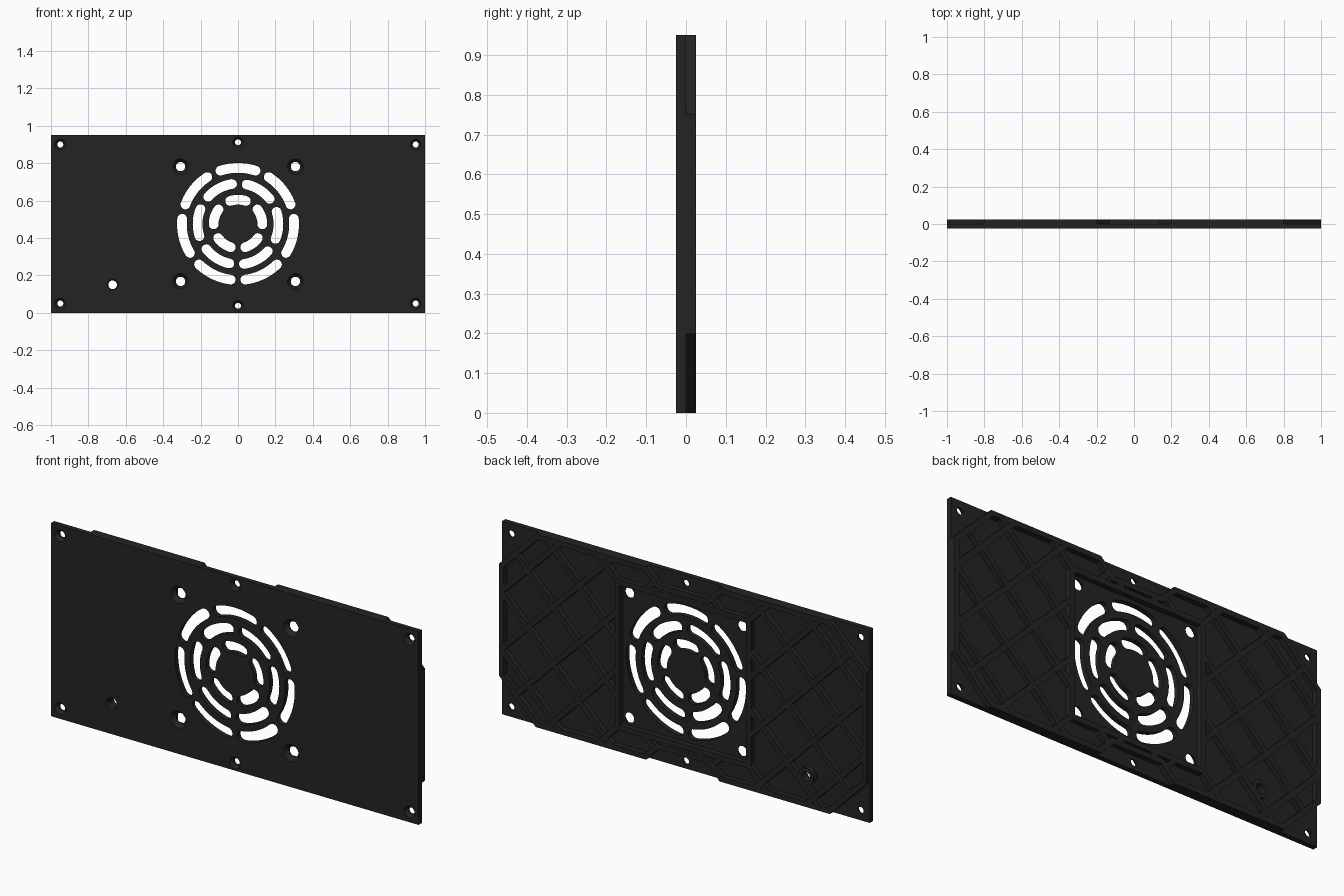
import bpy, bmesh, math
from mathutils import Matrix

if "Cube" in bpy.data.objects:
    bpy.data.objects.remove(bpy.data.objects["Cube"])

W, H, T = 1.0, 0.95, 0.025      # half width, height, layer thickness
CZ = H / 2                      # fan centre height
FRAME = 0.37                    # outer half size of fan frame
WALL = 0.026
LED = (-0.67, 0.15)

mat = bpy.data.materials.new("charcoal_plastic")
mat.diffuse_color = (0.017, 0.017, 0.017, 1)
mat.use_nodes = True
mat.node_tree.nodes["Principled BSDF"].inputs["Base Color"].default_value = mat.diffuse_color


def circle(cx, cz, r, n=32):
    return [(cx + r * math.cos(2 * math.pi * i / n), cz + r * math.sin(2 * math.pi * i / n)) for i in range(n)]


def square(h):
    return [(-h, CZ - h), (h, CZ - h), (h, CZ + h), (-h, CZ + h)]


def arc_slot(r, half_w, mid, half_ang):
    """Curved slot with rounded ends, centred on the fan axis."""
    pts = []
    def polar(rad, a):
        return (rad * math.cos(a), CZ + rad * math.sin(a))
    for i in range(13):
        pts.append(polar(r + half_w, mid - half_ang + 2 * half_ang * i / 12))
    for end, sign in ((mid + half_ang, 1), (mid - half_ang, -1)):
        c = polar(r, end)
        for i in range(1, 8):
            a = end + math.pi * i / 8 + (0 if sign > 0 else math.pi)
            pts.append((c[0] + half_w * math.cos(a), c[1] + half_w * math.sin(a)))
        if sign > 0:
            for i in range(13):
                pts.append(polar(r - half_w, mid + half_ang - 2 * half_ang * i / 12))
    return pts


def outline(d):
    """Rim outline inset by d: cut corners and notches around the screws."""
    k = 0.414 * d
    quarter = [(0.13 + k, 0.07 + d), (0.2 + k, d), (0.8 - k, d), (W - d, 0.2 + k)]
    right = quarter + [(x, H - z) for x, z in reversed(quarter)]
    return right + [(-x, z) for x, z in reversed(right)]


def slab(name, loops, y0, y1):
    """Solid between y0 and y1 from an outline with optional holes."""
    cu = bpy.data.curves.new(name, 'CURVE')
    cu.dimensions, cu.fill_mode = '2D', 'BOTH'
    cu.extrude = (y1 - y0) / 2
    for pts in loops:
        sp = cu.splines.new('POLY')
        sp.points.add(len(pts) - 1)
        for p, (x, z) in zip(sp.points, pts):
            p.co = (x, z, 0, 1)
        sp.use_cyclic_u = True
    tmp = bpy.data.objects.new(name + "_curve", cu)
    bpy.context.collection.objects.link(tmp)
    bpy.context.view_layer.update()
    me = bpy.data.meshes.new_from_object(tmp.evaluated_get(bpy.context.evaluated_depsgraph_get()))
    bpy.data.objects.remove(tmp)
    bm = bmesh.new()
    bm.from_mesh(me)
    bm.transform(Matrix.Translation((0, (y0 + y1) / 2, 0)) @ Matrix.Rotation(math.pi / 2, 4, 'X'))
    bmesh.ops.remove_doubles(bm, verts=bm.verts, dist=1e-5)
    return finish(name, bm)


def finish(name, bm):
    bmesh.ops.recalc_face_normals(bm, faces=bm.faces)
    for f in bm.faces:
        f.smooth = False
    me = bpy.data.meshes.new(name)
    bm.to_mesh(me)
    bm.free()
    me.materials.append(mat)
    ob = bpy.data.objects.new(name, me)
    bpy.context.collection.objects.link(ob)
    return ob


def boolean(ob, cutter, op):
    m = ob.modifiers.new("cut", 'BOOLEAN')
    m.object, m.operation, m.solver = cutter, op, 'EXACT'
    bpy.context.view_layer.objects.active = ob
    bpy.ops.object.modifier_apply(modifier=m.name)


# Screw holes: x, z, hole radius, countersink radius
screws = [(sx * 0.95, z, 0.016, 0.031) for sx in (-1, 1) for z in (0.05, 0.90)]
screws += [(0, z, 0.016, 0.031) for z in (0.038, 0.912)]
screws += [(sx * 0.307, CZ + sz * 0.307, 0.025, 0.044) for sx in (-1, 1) for sz in (-1, 1)]
screws += [(*LED, 0.023, 0.031)]

# Fan grille slots: ring radius, count, start angle
slots = []
for r, n, start in ((0.13, 5, 90), (0.216, 6, 58), (0.30, 7, 90)):
    half = math.pi / n - 0.039 / r
    slots += [arc_slot(r, 0.026, math.radians(start) + 2 * math.pi * i / n, half) for i in range(n)]

# Front plate with grille and through holes
plate = slab("front_plate", [[(-W, 0), (W, 0), (W, H), (-W, H)]] + slots
             + [circle(x, z, r) for x, z, r, _ in screws], -T, 0)

# Countersinks on the front
bm = bmesh.new()
for x, z, r, R in screws:
    depth = R - r + 0.002
    mtx = Matrix.Translation((x, -T + depth / 2 - 0.002, z)) @ Matrix.Rotation(math.pi / 2, 4, 'X')
    bmesh.ops.create_cone(bm, cap_ends=True, segments=32, radius1=r - 0.0005, radius2=R + 0.001,
                          depth=depth + 0.004, matrix=mtx)
sink = finish("countersink_cutter", bm)
boolean(plate, sink, 'DIFFERENCE')
bpy.data.objects.remove(sink)

# Raised walls on the back
slab("back_rim", [outline(0), outline(WALL)], 0, T)
slab("fan_frame", [square(FRAME), square(FRAME - WALL)], 0, T)
slab("cable_hole_collar", [circle(*LED, 0.042), circle(*LED, 0.023)], 0, T)

# Diagonal stiffening ribs, trimmed to the space between rim and frame
space = slab("rib_space", [outline(WALL * 0.9), square(FRAME - 0.002), circle(*LED, 0.04)], -0.01, T + 0.02)
for name, ang in (("ribs_rising", 45), ("ribs_falling", -45)):
    bm = bmesh.new()
    for i in range(-5, 6):
        rot = Matrix.Translation((0, T / 2, CZ)) @ Matrix.Rotation(math.radians(ang), 4, 'Y')
        bmesh.ops.create_cube(bm, size=1, matrix=rot @ Matrix.Translation((0, 0, i * 0.2))
                              @ Matrix.Diagonal((3, T, WALL, 1)))
    boolean(finish(name, bm), space, 'INTERSECT')
bpy.data.objects.remove(space)
